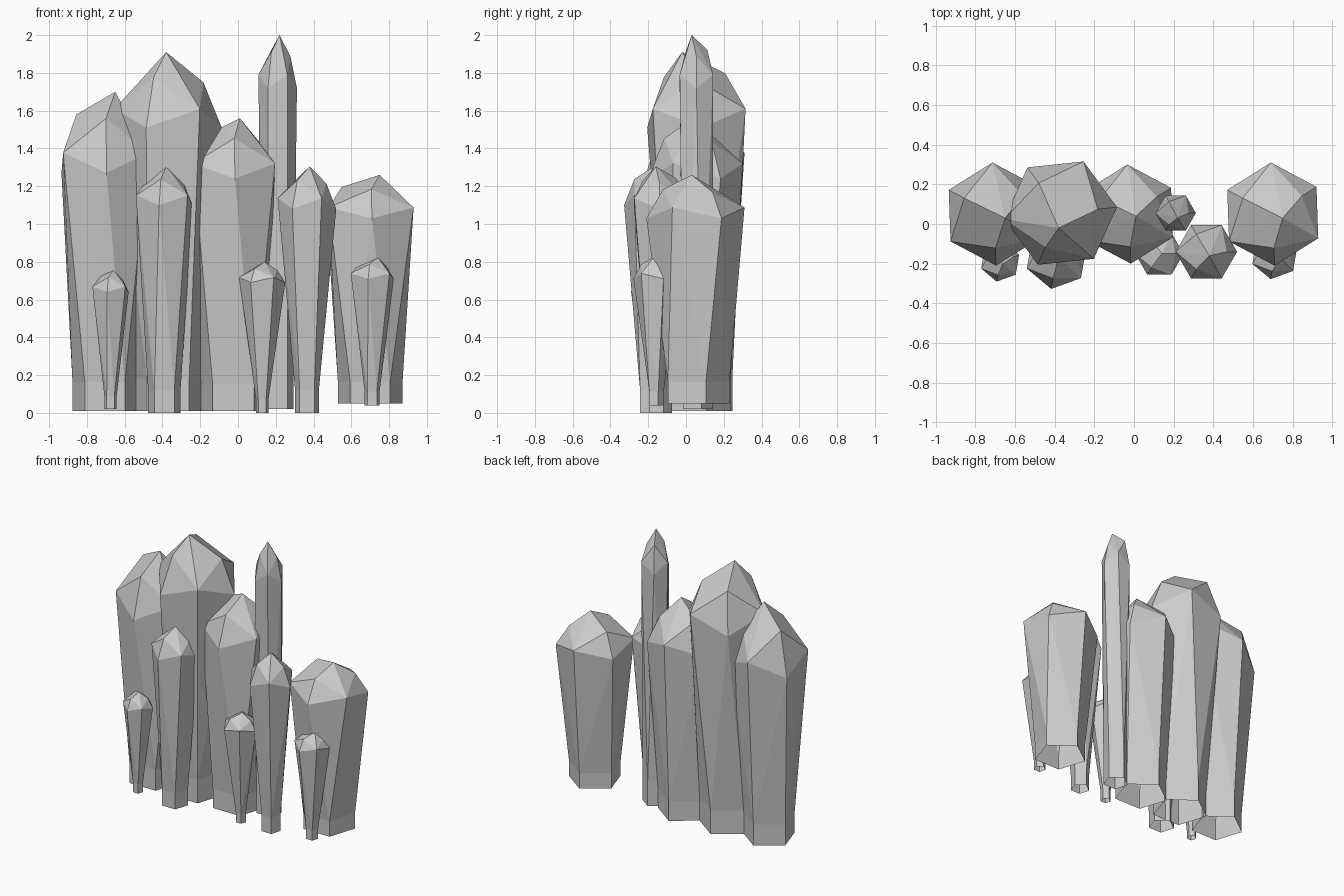
import bpy, bmesh
from math import cos, sin, radians

if "Cube" in bpy.data.objects:
    bpy.data.objects.remove(bpy.data.objects["Cube"])

# Each crystal: name, centre x, centre y, shoulder radius, base radius, rotation (degrees),
# foot z, shoulder z, tip z, tip x, tip y
CRYSTALS = [
    ("large_crystal_left",    -0.705, 0.05, 0.26, 0.18, 32, 0.01, 1.27, 1.70, -0.65, 0.03),
    ("large_crystal_tall",    -0.37, 0.055, 0.285, 0.19, 6, 0.01, 1.51, 1.91, -0.38, -0.02),
    ("large_crystal_middle",  -0.025, 0.05, 0.25, 0.185, 32, 0.01, 1.24, 1.56, 0.01, 0.04),
    ("needle_crystal",         0.21, 0.055, 0.102, 0.087, 0, 0.02, 1.72, 2.00, 0.22, 0.03),
    ("large_crystal_right",    0.70, 0.05, 0.26, 0.18, 32, 0.05, 1.03, 1.26, 0.75, 0.03),
    ("medium_crystal_left",   -0.39, -0.17, 0.16, 0.09, 20, 0.00, 1.10, 1.305, -0.38, -0.17),
    ("medium_crystal_right",   0.365, -0.14, 0.155, 0.066, 0, 0.00, 1.08, 1.305, 0.38, -0.16),
    ("small_crystal_middle",   0.128, -0.15, 0.122, 0.035, 0, 0.00, 0.69, 0.80, 0.14, -0.15),
    ("small_crystal_left",    -0.675, -0.19, 0.102, 0.034, 20, 0.02, 0.64, 0.755, -0.66, -0.20),
    ("small_crystal_right",    0.71, -0.16, 0.12, 0.042, 20, 0.04, 0.71, 0.825, 0.74, -0.17),
]


def crystal(name, cx, cy, r, base_r, rot, z0, z1, z2, tx, ty):
    bm = bmesh.new()
    drop = z2 - z1

    def add(radius, deg, z):
        a = radians(deg)
        bm.verts.new((cx + radius * cos(a), cy + radius * sin(a), z))

    # Tip and blunt crown corners
    bm.verts.new((tx, ty, z2))
    for deg, h in ((0, 0.4), (120, 0.28), (240, 0.33)):
        add(r * 0.66, deg + rot, z2 - drop * h)
    # Uneven six-cornered shoulder above a five-sided tapered foot
    for k in range(6):
        add(r, 60 * k + rot, z1 + (drop * 0.25 if k % 2 else 0))
    foot = z0 + 0.09 * z2
    for k in range(5):
        add(base_r, 72 * k + 90, foot)
    bmesh.ops.convex_hull(bm, input=bm.verts[:])
    # Straight plinth below the taper, open underneath
    under = [f for f in bm.faces if all(abs(v.co.z - foot) < 1e-4 for v in f.verts)]
    bmesh.ops.delete(bm, geom=under, context="FACES")
    rim = [e for e in bm.edges if e.is_boundary]
    res = bmesh.ops.extrude_edge_only(bm, edges=rim)
    for v in res["geom"]:
        if isinstance(v, bmesh.types.BMVert):
            v.co.z = z0
    bmesh.ops.recalc_face_normals(bm, faces=bm.faces[:])
    mesh = bpy.data.meshes.new(name)
    bm.to_mesh(mesh)
    bm.free()
    bpy.context.collection.objects.link(bpy.data.objects.new(name, mesh))


for c in CRYSTALS:
    crystal(*c)
